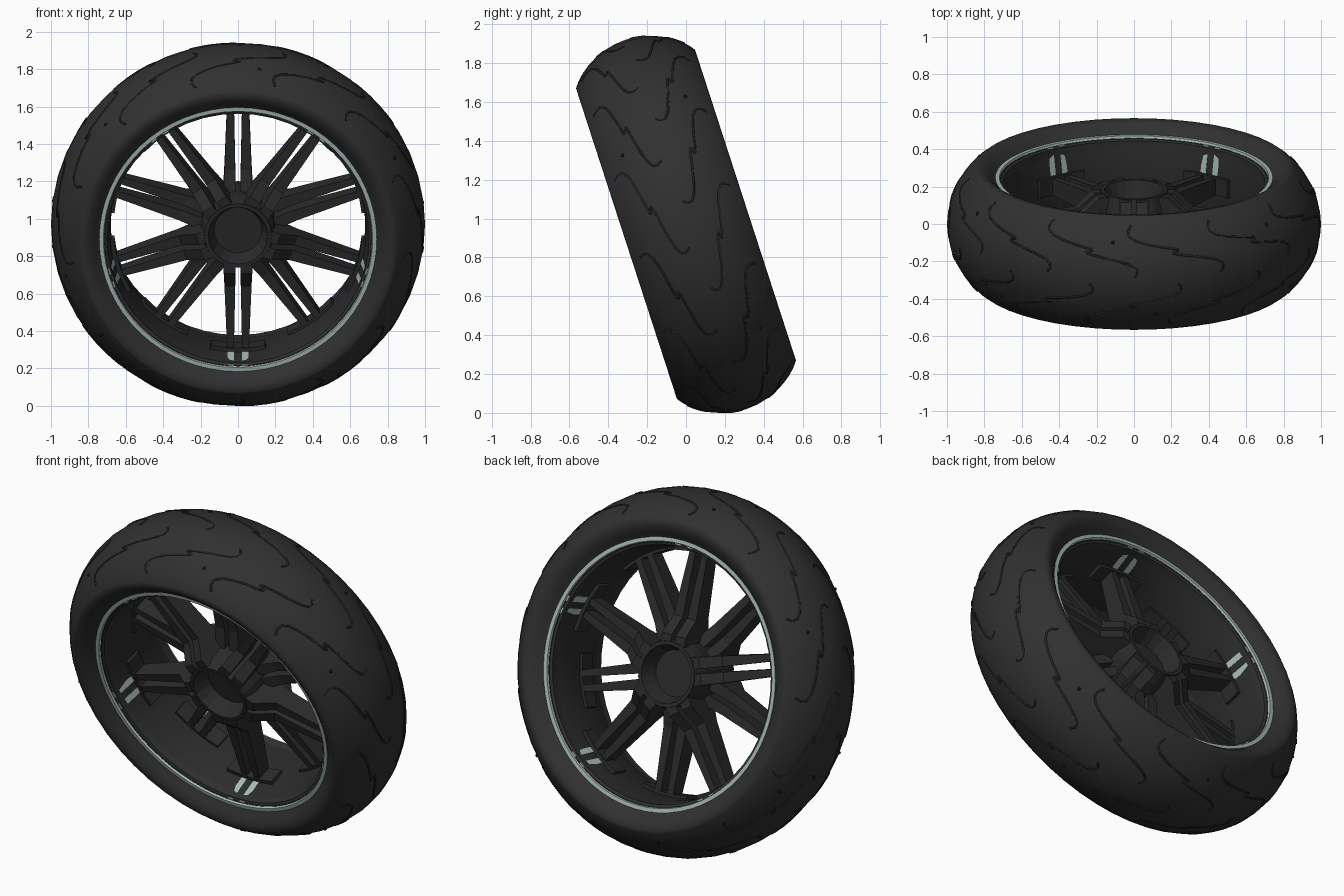
import bpy, bmesh
from math import sin, cos, pi, radians, sqrt
from mathutils import Matrix, Vector

if "Cube" in bpy.data.objects:
    bpy.data.objects.remove(bpy.data.objects["Cube"])

# The wheel is built around the local y axis, then leaned forward
LEAN = Matrix.Translation((0, 0, 0.97)) @ Matrix.Rotation(radians(18), 4, 'X')


def material(name, col):
    m = bpy.data.materials.new(name)
    m.use_nodes = True
    m.diffuse_color = (*col, 1)
    m.node_tree.nodes["Principled BSDF"].inputs["Base Color"].default_value = (*col, 1)
    return m


RUBBER = material("black rubber", (0.03, 0.03, 0.03))
GROOVE = material("groove black", (0.018, 0.018, 0.018))
METAL = material("dark metal", (0.024, 0.024, 0.025))
SILVER = material("pale silver", (0.40, 0.50, 0.48))


def finish(name, bm, mat, smooth=None):
    bmesh.ops.recalc_face_normals(bm, faces=bm.faces)
    bm.transform(LEAN)
    mesh = bpy.data.meshes.new(name)
    bm.to_mesh(mesh)
    bm.free()
    mesh.materials.append(mat)
    ob = bpy.data.objects.new(name, mesh)
    bpy.context.collection.objects.link(ob)
    if smooth:
        bpy.ops.object.select_all(action='DESELECT')
        ob.select_set(True)
        bpy.context.view_layer.objects.active = ob
        bpy.ops.object.shade_smooth_by_angle(angle=radians(smooth))
    return ob


def polar(r, a, t, side=0.0):
    """Point at radius r, axial place a, angle t, shifted sideways."""
    return Vector((r * cos(t) - side * sin(t), a, r * sin(t) + side * cos(t)))


def lathe(bm, profile, steps, start=0.0, sweep=2 * pi):
    """Sweep a closed (radius, axial) loop around the axle."""
    full = sweep > 6.28
    count = steps if full else steps + 1
    rings = [[bm.verts.new(polar(r, a, start + sweep * i / steps)) for r, a in profile]
             for i in range(count)]
    n = len(profile)
    for i in range(steps):
        p, q = rings[i], rings[(i + 1) % count]
        for j in range(n):
            k = (j + 1) % n
            bm.faces.new((p[j], p[k], q[k], q[j]))
    if not full:
        bm.faces.new(rings[0])
        bm.faces.new(rings[-1])


def prism(bm, outline, t, edges):
    """Extrude a (radius, axial) outline sideways; edges(r) gives both sides."""
    loops = [[bm.verts.new(polar(r, a, t, edges(r)[k])) for r, a in outline] for k in (0, 1)]
    bm.faces.new(loops[0])
    bm.faces.new(loops[1])
    n = len(outline)
    for j in range(n):
        k = (j + 1) % n
        bm.faces.new((loops[0][j], loops[0][k], loops[1][k], loops[1][j]))


def crown(a):
    return 0.84 + 0.16 * max(0.0, 1 - (a / 0.32) ** 2) ** 0.8


# Tyre
half = [(0.70, 0.24), (0.738, 0.255), (0.765, 0.285), (0.80, 0.312), (0.84, 0.322)]
outer = [(crown(a), a) for a in [0.32 * sin(pi / 2 * i / 8) for i in range(7, -8, -1)]]
tyre = half + outer + [(r, -a) for r, a in reversed(half)]
bm = bmesh.new()
lathe(bm, tyre, 48)
finish("tyre", bm, RUBBER, 50)

# Wavy tread grooves and wear dots
curve = bpy.data.curves.new("tread_grooves", 'CURVE')
curve.dimensions = '3D'
curve.bevel_depth = 0.006
curve.bevel_resolution = 1
curve.use_fill_caps = True
bm = bmesh.new()
COUNT = 13
for s in (-1, 1):
    for i in range(COUNT):
        t0 = 2 * pi * (i + (0.25 if s > 0 else -0.25)) / COUNT
        spline = curve.splines.new('POLY')
        spline.points.add(18)
        for k, pt in enumerate(spline.points):
            f = k / 18
            a = s * (0.02 + 0.26 * f + 0.03 * sin(2 * pi * f))
            t = t0 + 0.5 * f - 0.07 * sin(4 * pi * f)
            pt.co = (*(LEAN @ polar(crown(a) - 0.003, a, t)), 1)
        if i % 2:
            a = s * 0.2
            spot = Matrix.Translation(polar(crown(a) - 0.004, a, t0 + 0.12))
            bmesh.ops.create_icosphere(bm, subdivisions=1, radius=0.011, matrix=spot)
finish("tread_dots", bm, GROOVE)
grooves = bpy.data.objects.new("tread_grooves", curve)
curve.materials.append(GROOVE)
bpy.context.collection.objects.link(grooves)
bpy.ops.object.select_all(action='DESELECT')
grooves.select_set(True)
bpy.context.view_layer.objects.active = grooves
bpy.ops.object.convert(target='MESH')

# Rim barrel
inner = [(0.715, -0.25), (0.70, -0.2), (0.685, -0.1), (0.68, 0)]
barrel = inner + [(r, -a) for r, a in reversed(inner[:-1])] + [(0.735, 0.25), (0.735, -0.25)]
bm = bmesh.new()
lathe(bm, barrel, 64)
finish("rim_barrel", bm, METAL, 40)

# Pale rim lips, front and back
for name, s in (("front", -1), ("back", 1)):
    bm = bmesh.new()
    lathe(bm, [(0.714, s * 0.24), (0.742, s * 0.24), (0.742, s * 0.262), (0.72, s * 0.262)], 64)
    finish(name + "_rim_lip", bm, SILVER, 40)

# Hub with a funnel and recessed cap on each end
bowl = [(0.0001, -0.1), (0.128, -0.1), (0.16, -0.195), (0.18, -0.195), (0.2, -0.11)]
bm = bmesh.new()
lathe(bm, bowl + [(r, -a) for r, a in reversed(bowl)], 20)
bmesh.ops.remove_doubles(bm, verts=bm.verts, dist=0.001)
finish("hub", bm, METAL)


def spoke_edges(m):
    def edges(r):
        f = (r - 0.17) / 0.51
        return m * (0.012 + 0.01 * f), m * (0.078 - 0.02 * f)
    return edges


# Five twin spokes lean to each face, with feet and pale strips on the barrel
SPOKE = [(0.165, 0.19), (0.215, 0.19), (0.31, 0.11), (0.685, 0.09),
         (0.685, 0.0), (0.31, -0.01), (0.165, -0.05)]
STRIP = [(0.678, 0.08), (0.706, 0.25), (0.73, 0.25), (0.73, 0.08)]
FOOT = [(0.664, 0.0), (0.664, 0.1), (0.69, 0.1), (0.69, 0.0)]
for name, s, first in (("front", -1, 270), ("back", 1, 90)):
    spokes, strips, feet = bmesh.new(), bmesh.new(), bmesh.new()
    for i in range(5):
        t = radians(first + 72 * i)
        for m in (-1, 1):
            prism(spokes, [(r, s * a) for r, a in SPOKE], t, spoke_edges(m))
            prism(strips, [(r, s * a) for r, a in STRIP], t,
                  lambda r, m=m: (m * 0.021, m * 0.056))
        lathe(feet, [(r, s * a) for r, a in FOOT], 4, t - 0.22, 0.44)
    finish(name + "_spokes", spokes, METAL)
    finish(name + "_rim_strips", strips, SILVER)
    finish(name + "_spoke_feet", feet, METAL)
